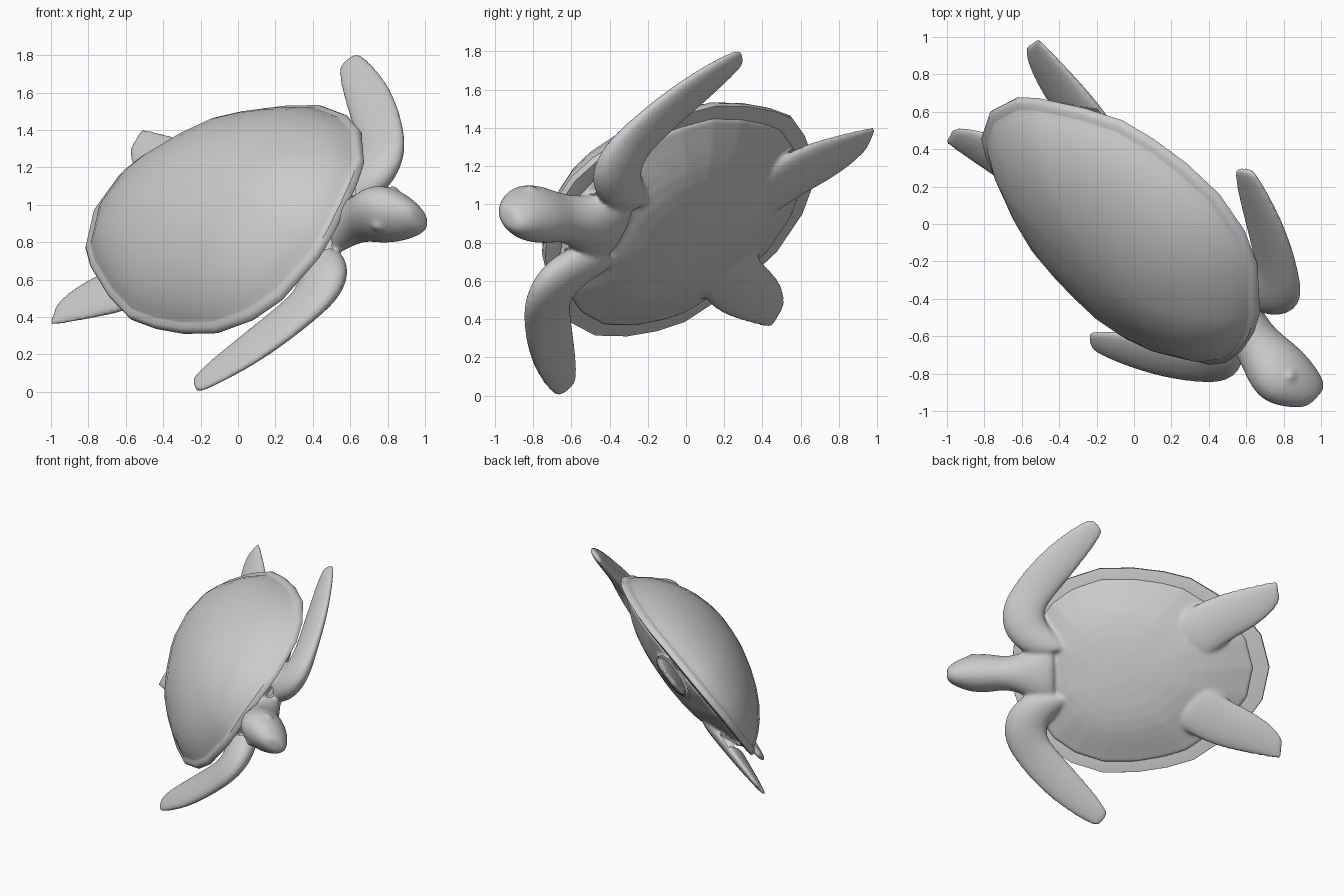
import bpy, bmesh, math
from mathutils import Matrix, Vector

if "Cube" in bpy.data.objects:
    bpy.data.objects.remove(bpy.data.objects["Cube"])

# Swimming pose: columns are forward, left and up of the turtle
left = Vector((0.385, 0.43, 0.816)).normalized()
fwd = Vector((0.729, -0.684, 0.016))
fwd = (fwd - left * fwd.dot(left)).normalized()
up = fwd.cross(left)
POSE = Matrix((fwd, left, up)).transposed().to_4x4()
POSE.translation = left * 0.734

skin = bpy.data.materials.new("light_grey")
skin.diffuse_color = (0.6, 0.6, 0.6, 1)
skin.use_nodes = True
skin.node_tree.nodes["Principled BSDF"].inputs["Base Color"].default_value = skin.diffuse_color


def add_object(name, me, angle=180):
    me.materials.clear()
    me.materials.append(skin)
    ob = bpy.data.objects.new(name, me)
    bpy.context.collection.objects.link(ob)
    bpy.ops.object.select_all(action='DESELECT')
    ob.select_set(True)
    bpy.context.view_layer.objects.active = ob
    bpy.ops.object.shade_smooth_by_angle(angle=math.radians(angle))
    return ob


def to_mesh(name, bm):
    bmesh.ops.recalc_face_normals(bm, faces=bm.faces)
    me = bpy.data.meshes.new(name)
    bm.to_mesh(me)
    bm.free()
    return me


def baked(ob):
    deps = bpy.context.evaluated_depsgraph_get()
    me = bpy.data.meshes.new_from_object(ob.evaluated_get(deps))
    bpy.data.objects.remove(ob)
    return me


def skin_rings(rings, end_cap=True):
    bm = bmesh.new()
    rows = [[bm.verts.new(p) for p in r] for r in rings]
    n = len(rows[0])
    for r0, r1 in zip(rows, rows[1:]):
        for i in range(n):
            bm.faces.new((r0[i], r0[(i + 1) % n], r1[(i + 1) % n], r1[i]))
    for row in (rows[0], rows[-1]) if end_cap else rows[:1]:
        c = bm.verts.new(sum((v.co for v in row), Vector()) / n)
        for i in range(n):
            bm.faces.new((row[i], row[(i + 1) % n], c))
    return bm


def ring(centre, half_chord, half_thick, n=12):
    return [centre + half_chord * math.cos(t) + half_thick * math.sin(t)
            for t in (2 * math.pi * i / n for i in range(n))]


# Shell rim: forward, side, height on one half, front to rear
half = [(0.90, 0, .64), (0.885, .17, .63), (0.835, .31, .605), (0.65, .55, .555),
        (0.48, .665, .535), (0.25, .738, .525), (0.005, .738, .525),
        (-0.21, .708, .535), (-0.405, .655, .55), (-0.60, .53, .575),
        (-0.815, .345, .60), (-0.90, .235, .61), (-0.955, 0, .62)]
SHIFT = Vector((0, 0.012, 0.012))
rim = [Vector(p) + SHIFT for p in half]
rim += [Vector((a, -b, c)) + SHIFT for a, b, c in half[-2:0:-1]]
HUB = Vector((0.13, 0.012, 0.53))


def shell_ring(r, lift):
    return [Vector((HUB.x + (p.x - HUB.x) * r, HUB.y + (p.y - HUB.y) * r,
                    HUB.z + (p.z - HUB.z) * r * r + lift)) for p in rim]


# Domed shell with a flat lip and an open underside
dome = [(r, 0.42 * (1 - (r / 0.965) ** 2) ** 0.68)
        for r in (.1, .25, .4, .55, .68, .79, .87, .92)]
lip = [(0.945, .05), (0.955, .04), (0.985, .03), (1.0, .005), (0.997, -.015),
       (0.93, -.02), (0.87, -.02)]
bm = skin_rings([shell_ring(r, h) for r, h in dome + lip], False)
bm.transform(POSE)
add_object("shell", to_mesh("shell", bm), 50)

# Belly: shallow bowl running smoothly out to the rim
bowl = [(.90, 0), (.89, -.03), (.84, -.045), (.75, -.075), (.67, -.10), (.58, -.125),
        (.48, -.145), (.36, -.16), (.22, -.17), (.1, -.175)]
belly = add_object("belly", to_mesh("belly", skin_rings([shell_ring(r, h) for r, h in bowl])))
parts = [belly]


def soft_part(name, rings):
    ob = add_object(name, to_mesh(name, skin_rings(rings)))
    ob.modifiers.new("soft", 'SUBSURF').levels = 2
    parts.append(ob)


# Neck and head: forward, height, half width, half height
head = [(.58, .47, .26, .09), (.74, .49, .20, .115), (.86, .52, .135, .125),
        (.97, .555, .125, .15), (1.08, .575, .147, .185), (1.18, .577, .14, .185),
        (1.26, .56, .115, .155), (1.33, .54, .075, .115), (1.362, .532, .045, .07)]
soft_part("head", [ring(Vector((a, 0, c)), Vector((0, w, 0)), Vector((0, 0, h)))
                   for a, c, w, h in head])

# Flippers: leading edge, trailing edge (forward, side), height, half thickness
front = [((.78, .12), (.42, .18), .47, .09), ((.95, .27), (.63, .33), .48, .095),
         ((.97, .45), (.655, .45), .485, .08), ((.91, .60), (.58, .545), .495, .06),
         ((.70, .86), (.42, .73), .505, .046), ((.465, 1.035), (.28, .905), .515, .034),
         ((.34, 1.10), (.23, .99), .518, .024), ((.30, 1.115), (.22, 1.025), .518, .017)]
rear = [((-.25, .38), (-.50, .08), .46, .05), ((-.50, .53), (-.66, .20), .49, .06),
        ((-.73, .59), (-.82, .28), .50, .045), ((-.90, .625), (-.95, .37), .51, .032),
        ((-1.0, .645), (-1.03, .46), .515, .02), ((-1.03, .65), (-1.045, .50), .515, .014)]
for side, s in (("left", 1), ("right", -1)):
    for name, sections in (("front_flipper", front), ("rear_flipper", rear)):
        rings = []
        for (a0, b0), (a1, b1), c, th in sections:
            lead, trail = Vector((a0, b0 * s, c)), Vector((a1, b1 * s, c))
            rings.append(ring((lead + trail) / 2, (lead - trail) / 2, Vector((0, 0, th))))
        soft_part(f"{side}_{name}", rings)
    # Eye bulge
    bm = bmesh.new()
    bmesh.ops.create_uvsphere(bm, u_segments=12, v_segments=8, radius=0.036,
                              matrix=Matrix.Translation((1.18, 0.106 * s, 0.625)))
    parts.append(add_object(f"{side}_eye", to_mesh("eye", bm)))

# Fuse belly, head and flippers into one smooth skin
bm = bmesh.new()
for ob in parts:
    bm.from_mesh(baked(ob))
body = add_object("body", to_mesh("body", bm))
m = body.modifiers.new("fuse", 'REMESH')
m.mode, m.voxel_size = 'VOXEL', 0.013
m = body.modifiers.new("blend", 'SMOOTH')
m.factor, m.iterations = 0.5, 8
fused = baked(body)

# Open the skin where the shell covers it
bm = bmesh.new()
bm.from_mesh(fused)
bm.normal_update()
covered = []
for f in bm.faces:
    a, b, c = f.calc_center_median()
    if c > 0.5 and f.normal.z > 0.1 and ((a + 0.02) / 0.84) ** 2 + (b / 0.67) ** 2 < 1:
        covered.append(f)
bmesh.ops.delete(bm, geom=covered, context='FACES')
bm.transform(POSE)
add_object("body", to_mesh("body", bm))
